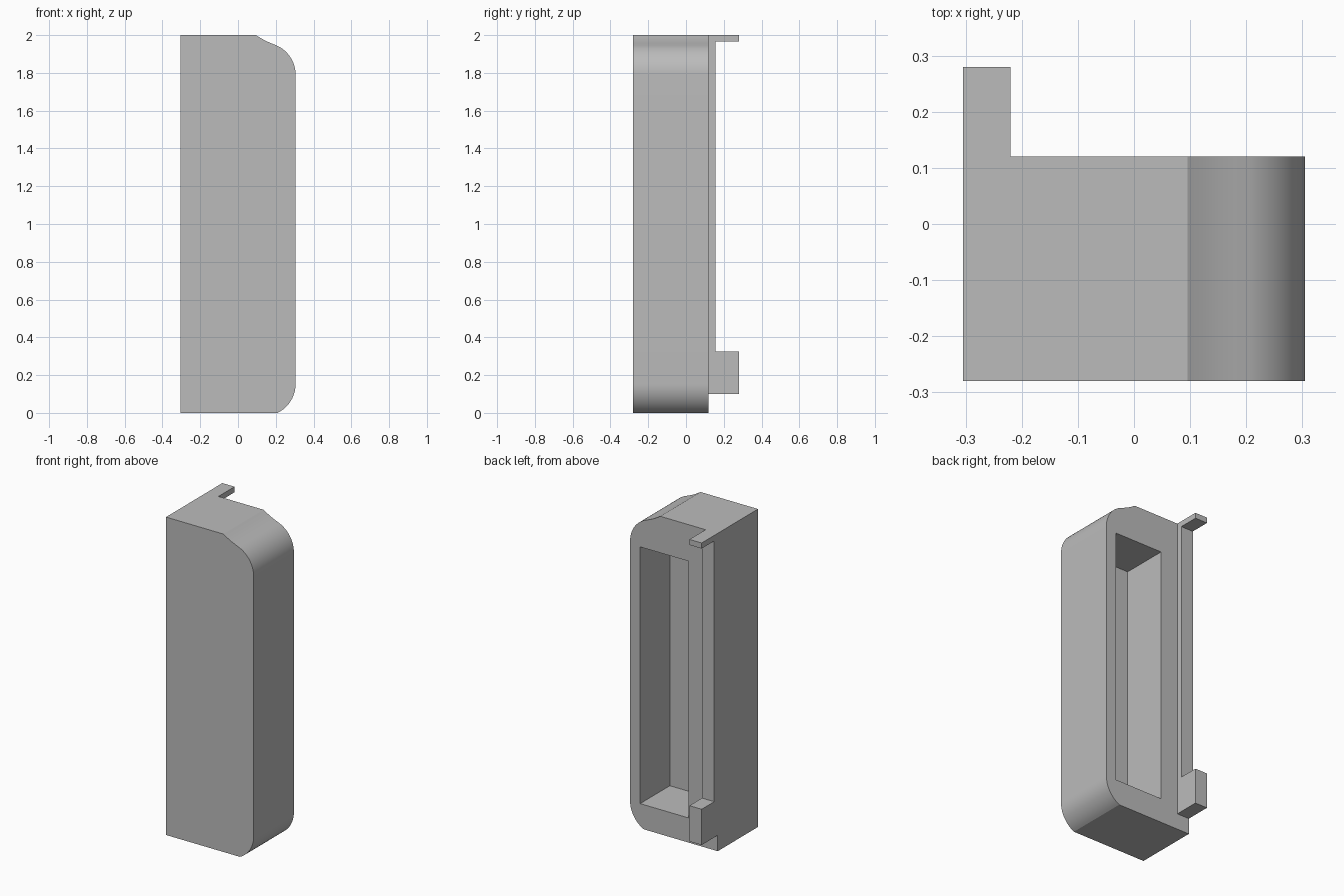
import bpy, bmesh, math
from mathutils import Vector

cube = bpy.data.objects.get("Cube")
if cube:
    bpy.data.objects.remove(cube, do_unlink=True)

grey = bpy.data.materials.new("plain grey")
grey.use_nodes = True
grey.diffuse_color = (0.5, 0.5, 0.5, 1)
grey.node_tree.nodes["Principled BSDF"].inputs["Base Color"].default_value = (0.5, 0.5, 0.5, 1)


def prism(name, outline, offset):
    """Extrude a closed outline along the offset vector."""
    bm = bmesh.new()
    face = bm.faces.new([bm.verts.new(p) for p in outline])
    new = bmesh.ops.extrude_face_region(bm, geom=[face], use_keep_orig=True)["geom"]
    bmesh.ops.translate(bm, vec=Vector(offset),
                        verts=[v for v in new if isinstance(v, bmesh.types.BMVert)])
    bmesh.ops.recalc_face_normals(bm, faces=bm.faces)
    mesh = bpy.data.meshes.new(name)
    bm.to_mesh(mesh)
    bm.free()
    mesh.materials.append(grey)
    obj = bpy.data.objects.new(name, mesh)
    bpy.context.collection.objects.link(obj)
    return obj


def arc(cx, cz, r, start, end, steps=14):
    angles = [math.radians(start + (end - start) * i / steps) for i in range(steps + 1)]
    return [(cx + r * math.cos(a), cz + r * math.sin(a)) for a in angles]


# Case: straight on one side, rounded corners and a swept shoulder on the other
FRONT, BACK, SIDE, RADIUS = -0.28, 0.12, 0.305, 0.17
profile = [(-SIDE, 0)]
profile += arc(SIDE - RADIUS, 0.153, RADIUS, -64, 0)
profile += arc(SIDE - RADIUS, 1.79, RADIUS, 0, 65)
profile += [(0.18, 1.955), (0.15, 1.968), (0.12, 1.984), (0.095, 2), (-SIDE, 2)]
case = prism("case", [(x, FRONT, z) for x, z in profile], (0, BACK - FRONT, 0))

# Rectangular pocket open to the back
pocket = [(-0.1, 0.155), (0.235, 0.155), (0.235, 1.77), (-0.1, 1.77)]
cutter = prism("pocket_cutter", [(x, -0.175, z) for x, z in pocket], (0, 0.5, 0))
cutter.hide_render = True
cut = case.modifiers.new("pocket", "BOOLEAN")
cut.operation = "DIFFERENCE"
cut.solver = "EXACT"
cut.object = cutter
bpy.context.view_layer.objects.active = case
case.select_set(True)
bpy.ops.object.modifier_apply(modifier=cut.name)
bpy.data.objects.remove(cutter, do_unlink=True)
bpy.ops.object.shade_smooth_by_angle(angle=math.radians(20))

# Back rail with a thin upper hook and a deep lower tab
rail = [(BACK, 0.1), (0.28, 0.1), (0.28, 0.325), (0.155, 0.325),
        (0.155, 1.965), (0.28, 1.965), (0.28, 2), (BACK, 2)]
prism("hooked_rail", [(-SIDE, y, z) for y, z in rail], (0.085, 0, 0))
